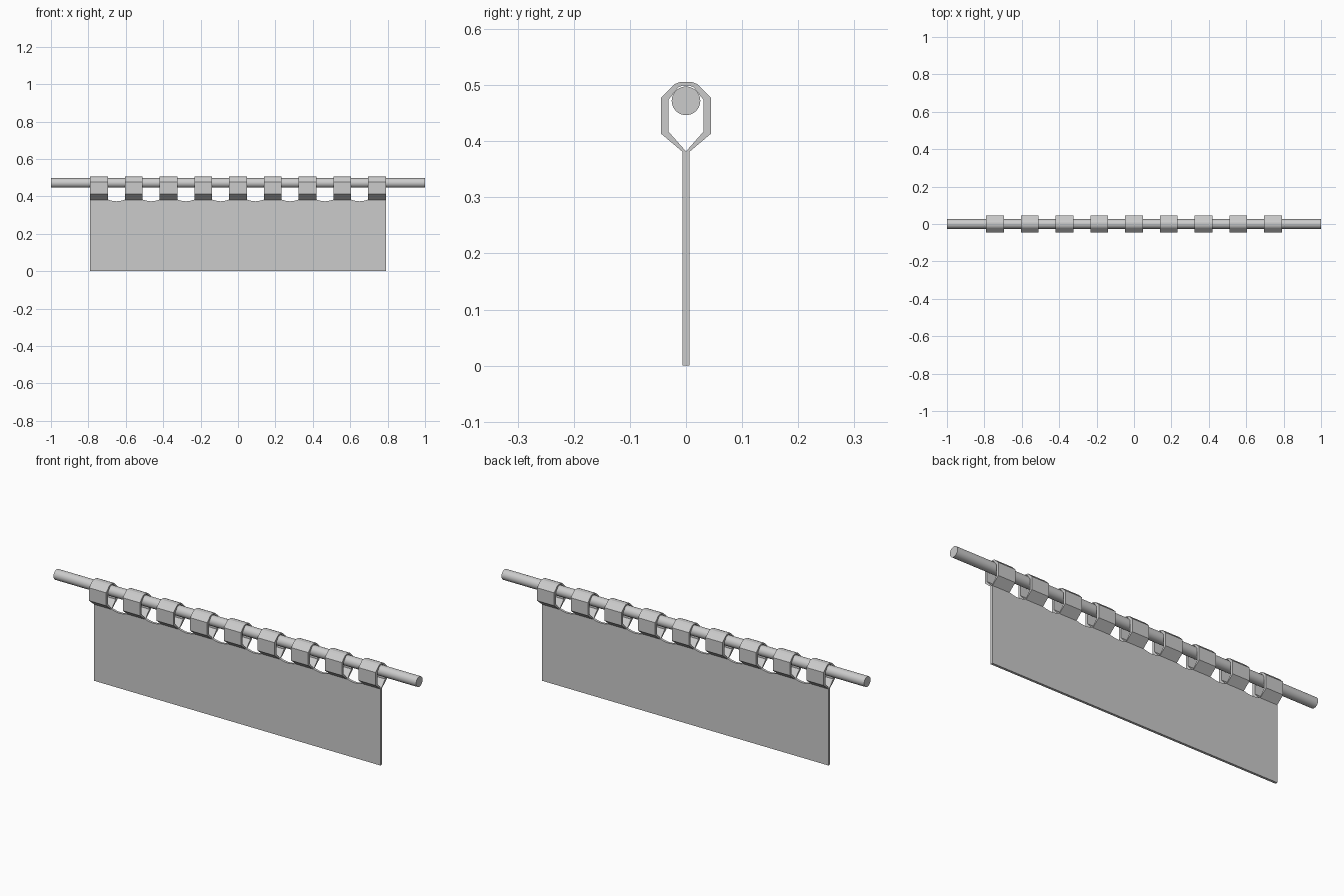
import bpy, bmesh, math
from mathutils import Matrix

cube = bpy.data.objects.get("Cube")
if cube:
    bpy.data.objects.remove(cube, do_unlink=True)

# Single plain grey
grey = bpy.data.materials.new("plain_grey")
grey.use_nodes = True
color = (0.6, 0.6, 0.6, 1)
grey.diffuse_color = color
grey.node_tree.nodes["Principled BSDF"].inputs["Base Color"].default_value = color

TABS, TAB_W, HALF_W = 9, 0.094, 0.79
PITCH = (2 * HALF_W - TAB_W) / (TABS - 1)
PANEL_TOP, PANEL_T, SCOOP = 0.383, 0.006, 0.009


def make_object(name, bm):
    bmesh.ops.recalc_face_normals(bm, faces=bm.faces)
    mesh = bpy.data.meshes.new(name)
    bm.to_mesh(mesh)
    bm.free()
    mesh.materials.append(grey)
    obj = bpy.data.objects.new(name, mesh)
    bpy.context.collection.objects.link(obj)
    return obj


def extrude_outline(name, points, vector):
    bm = bmesh.new()
    face = bm.faces.new([bm.verts.new(p) for p in points])
    extruded = bmesh.ops.extrude_face_region(bm, geom=[face])["geom"]
    verts = [v for v in extruded if isinstance(v, bmesh.types.BMVert)]
    bmesh.ops.translate(bm, verts=verts, vec=vector)
    return make_object(name, bm)


# Rod
bm = bmesh.new()
bmesh.ops.create_cone(bm, cap_ends=True, segments=48, radius1=0.0255, radius2=0.0255,
                      depth=2, matrix=Matrix.Translation((0, 0, 0.472))
                      @ Matrix.Rotation(math.pi / 2, 4, "Y"))
rod = make_object("rod", bm)
bpy.ops.object.select_all(action="DESELECT")
bpy.context.view_layer.objects.active = rod
rod.select_set(True)
bpy.ops.object.shade_smooth_by_angle(angle=math.radians(30))

# Hanging panel with a shallow scoop in its top edge between tabs
top = []
for i in range(TABS):
    left = -HALF_W + i * PITCH
    top.append((left, PANEL_TOP))
    right = left + TAB_W
    top.append((right, PANEL_TOP))
    if i < TABS - 1:
        for k in range(1, 10):
            t = k / 10
            top.append((right + t * (PITCH - TAB_W),
                        PANEL_TOP - SCOOP * math.sin(math.pi * t)))
outline = [(HALF_W, 0), (-HALF_W, 0)] + top
extrude_outline("panel", [(x, -PANEL_T, z) for x, z in outline], (0, 2 * PANEL_T, 0))

# Tabs: closed loops with a thick angular band, open in the middle
outer = [(0.006, 0.381), (0.0445, 0.4135), (0.0445, 0.478), (0.020, 0.502), (0.009, 0.506)]
inner = [(0.001, 0.383), (0.031, 0.417), (0.031, 0.474), (0.014, 0.496), (0.007, 0.499)]


def closed(half):
    return half + [(-y, z) for y, z in reversed(half)]


for i in range(TABS):
    x0 = -HALF_W + i * PITCH
    bm = bmesh.new()
    rings = [[bm.verts.new((x, y, z)) for y, z in closed(half)]
             for x, half in ((x0, outer), (x0 + TAB_W, outer),
                             (x0 + TAB_W, inner), (x0, inner))]
    count = len(rings[0])
    for r in range(4):
        a, b = rings[r], rings[(r + 1) % 4]
        for k in range(count):
            n = (k + 1) % count
            bm.faces.new((a[k], a[n], b[n], b[k]))
    make_object(f"tab_{i + 1}", bm)
